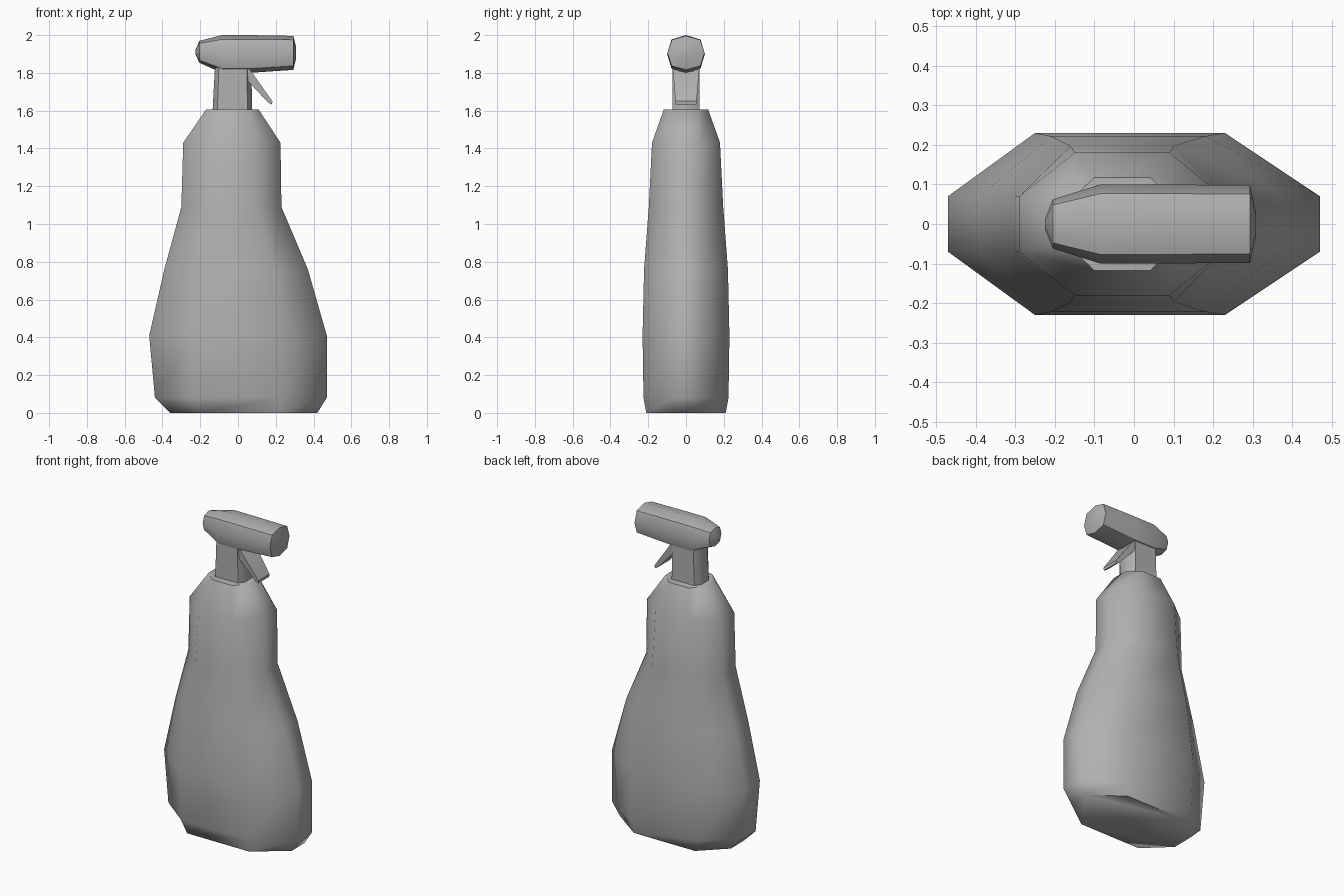
import bpy, bmesh, math

if "Cube" in bpy.data.objects:
    bpy.data.objects.remove(bpy.data.objects["Cube"])

grey = bpy.data.materials.new("dark_grey")
grey.diffuse_color = (.44, .44, .44, 1)
grey.use_nodes = True
grey.node_tree.nodes["Principled BSDF"].inputs["Base Color"].default_value = grey.diffuse_color


def loft(name, rings, angle):
    """Skin a list of equal-sized point rings and cap both ends."""
    bm = bmesh.new()
    loops = [[bm.verts.new(p) for p in ring] for ring in rings]
    n = len(rings[0])
    for a, b in zip(loops, loops[1:]):
        for i in range(n):
            j = (i + 1) % n
            bm.faces.new((a[i], a[j], b[j], b[i]))
    bm.faces.new(loops[0][::-1])
    bm.faces.new(loops[-1])
    bmesh.ops.recalc_face_normals(bm, faces=bm.faces)
    mesh = bpy.data.meshes.new(name)
    bm.to_mesh(mesh)
    bm.free()
    mesh.materials.append(grey)
    ob = bpy.data.objects.new(name, mesh)
    bpy.context.collection.objects.link(ob)
    bpy.ops.object.select_all(action='DESELECT')
    ob.select_set(True)
    bpy.context.view_layer.objects.active = ob
    bpy.ops.object.shade_smooth_by_angle(angle=math.radians(angle))
    return ob


def oblong(z, x0, x1, c0, c1, y, ye):
    """Chamfered rectangle: x0..x1 ends, c0..c1 long flats, y and end half widths."""
    return [(x0, -ye, z), (c0, -y, z), (c1, -y, z), (x1, -ye, z),
            (x1, ye, z), (c1, y, z), (c0, y, z), (x0, ye, z)]


# Bottle body
body = [(0, -.36, .42, -.21, .22, .21, .065),
        (.08, -.44, .47, -.24, .23, .225, .07),
        (.41, -.47, .47, -.25, .23, .23, .07),
        (.76, -.39, .37, -.21, .18, .222, .07),
        (1.09, -.30, .23, -.16, .10, .197, .07),
        (1.43, -.29, .225, -.15, .09, .18, .07),
        (1.605, -.17, .11, -.10, .04, .118, .05)]
loft("bottle_body", [oblong(*r) for r in body], 62)

# Neck
neck = [(1.59, -.135, .075, -.11, .05, .072, .036),
        (1.87, -.12, .07, -.10, .047, .072, .036)]
loft("neck", [oblong(*r) for r in neck], 45)

# Spray head: flattened octagonal tube along x, (x, half width, centre height, half height)
head = [(-.225, .012, 1.91, .012), (-.205, .062, 1.912, .058),
        (-.085, .1, 1.9, .1), (.06, .1, 1.9, .1),
        (.293, .098, 1.906, .09), (.308, .03, 1.906, .03)]
section = [(0, 1), (.77, .77), (1, 0), (.77, -.77),
           (0, -1), (-.77, -.77), (-1, 0), (-.77, .77)]
loft("spray_head", [[(x, hw * u, zc + hh * v) for u, v in section]
                    for x, hw, zc, hh in head], 45)

# Trigger lever: side profile (x, z, half width) skinned across y
lever = [(.04, 1.83, .07), (.065, 1.815, .07), (.182, 1.65, .056),
         (.18, 1.632, .055), (.16, 1.642, .055), (.045, 1.765, .065)]
loft("trigger", [[(x, s * w, z) for x, z, w in lever] for s in (-1, 1)], 30)
